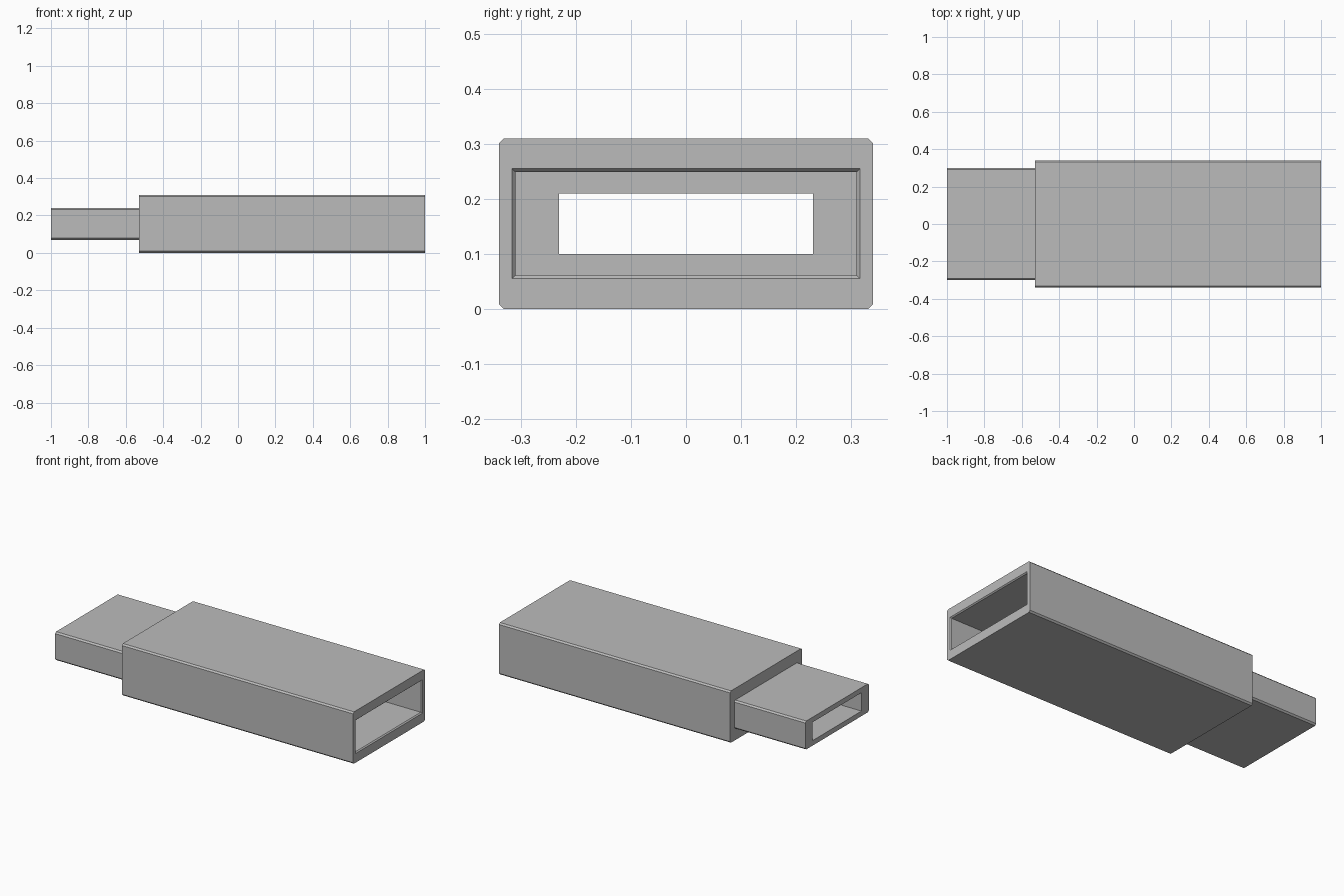
import bpy
import bmesh

cube = bpy.data.objects.get("Cube")
if cube:
    bpy.data.objects.remove(cube, do_unlink=True)

grey = bpy.data.materials.new("plain grey")
grey.use_nodes = True
colour = (0.5, 0.5, 0.5, 1.0)
grey.diffuse_color = colour
grey.node_tree.nodes["Principled BSDF"].inputs["Base Color"].default_value = colour

MID = 0.155          # height of the common axis
MOUTH, SHOULDER, TIP, STOP = 1.0, -0.53, -1.0, -0.4


def ring(bm, x, half_y, half_z, cut):
    """Rectangular cross-section with chamfered corners."""
    points = []
    for sy, sz in ((1, 1), (-1, 1), (-1, -1), (1, -1)):
        a = (sy * half_y, sz * (half_z - cut))
        b = (sy * (half_y - cut), sz * half_z)
        points += [a, b] if sy == sz else [b, a]
    return [bm.verts.new((x, y, MID + z)) for y, z in points]


# Outside of the sleeve and plug, then back through the bore and socket
sections = [
    (MOUTH, 0.34, 0.155, 0.009),
    (SHOULDER, 0.34, 0.155, 0.009),
    (SHOULDER, 0.30, 0.085, 0.009),
    (TIP, 0.30, 0.085, 0.009),
    (TIP, 0.231, 0.055, 0),
    (STOP, 0.231, 0.055, 0),
    (STOP, 0.31, 0.094, 0),
    (MOUTH - 0.007, 0.31, 0.094, 0),
    (MOUTH, 0.316, 0.10, 0),
]

bm = bmesh.new()
rings = [ring(bm, *s) for s in sections]
for i, first in enumerate(rings):
    second = rings[(i + 1) % len(rings)]
    for j in range(8):
        k = (j + 1) % 8
        bm.faces.new((first[j], first[k], second[k], second[j]))

# Square corners collapse to single points
bmesh.ops.remove_doubles(bm, verts=bm.verts[:], dist=0.0005)
bmesh.ops.recalc_face_normals(bm, faces=bm.faces[:])

mesh = bpy.data.meshes.new("adapter_tube")
bm.to_mesh(mesh)
bm.free()
mesh.materials.append(grey)
tube = bpy.data.objects.new("adapter_tube", mesh)
bpy.context.collection.objects.link(tube)
